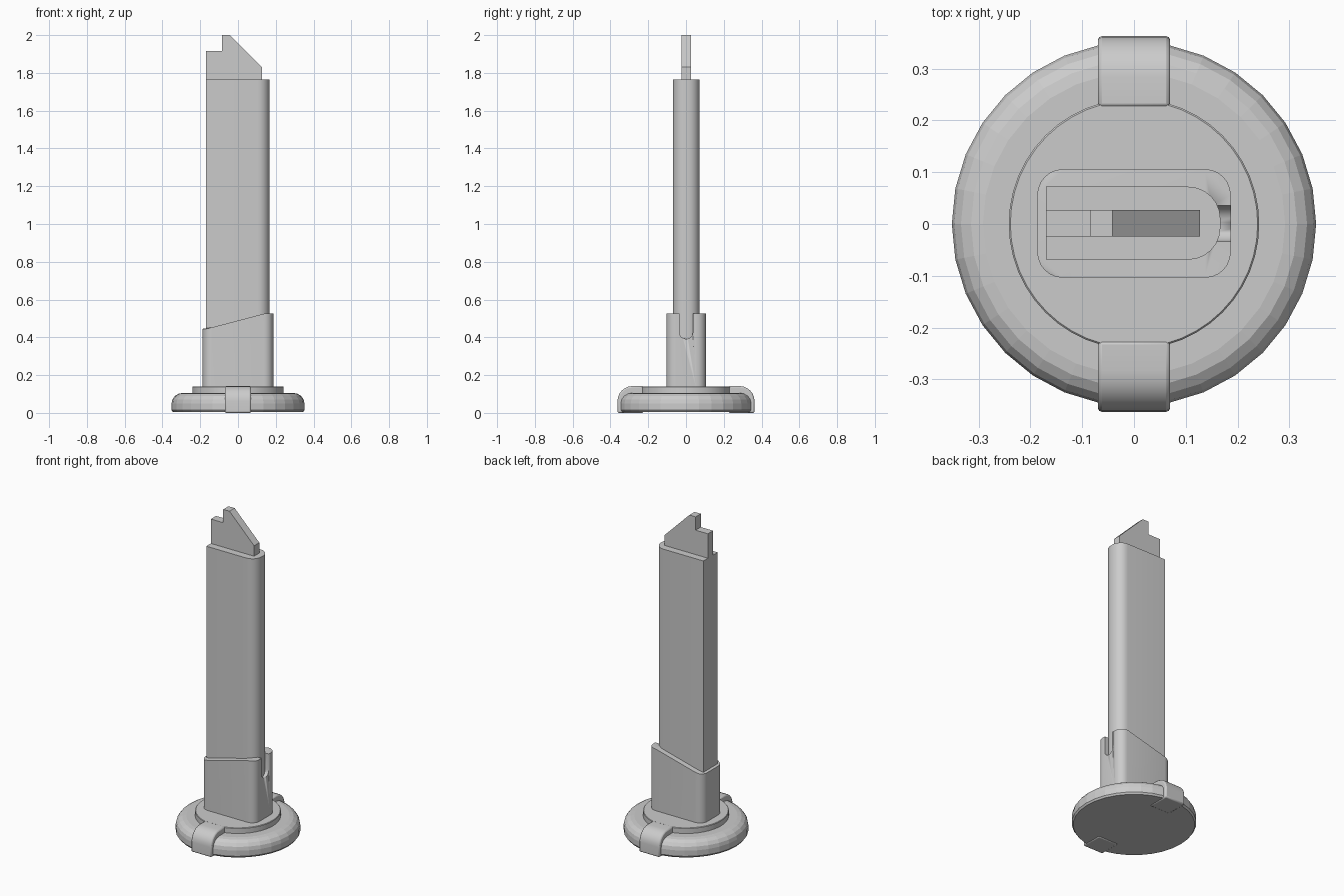
import bpy, bmesh
from math import sin, cos, pi, radians

if "Cube" in bpy.data.objects:
    bpy.data.objects.remove(bpy.data.objects["Cube"])


def finish(name, bm, smooth=True):
    bmesh.ops.remove_doubles(bm, verts=bm.verts, dist=1e-5)
    bmesh.ops.recalc_face_normals(bm, faces=bm.faces)
    mesh = bpy.data.meshes.new(name)
    bm.to_mesh(mesh)
    bm.free()
    ob = bpy.data.objects.new(name, mesh)
    bpy.context.collection.objects.link(ob)
    if smooth:
        bpy.ops.object.select_all(action='DESELECT')
        bpy.context.view_layer.objects.active = ob
        ob.select_set(True)
        bpy.ops.object.shade_smooth_by_angle(angle=radians(30))
    return ob


def rounded(corners, steps=6):
    """Box outline from (corner u, corner v, radius), counter-clockwise from lower left."""
    pts = []
    for i, (u, v, r) in enumerate(corners):
        if r == 0:
            pts.append((u, v))
            continue
        cu = u + r if i in (0, 3) else u - r
        cv = v + r if i in (0, 1) else v - r
        for k in range(steps + 1):
            a = pi + i * pi / 2 + k / steps * pi / 2
            pts.append((cu + r * cos(a), cv + r * sin(a)))
    return pts


def prism(name, outline, low, high, axis, top=None, smooth=True):
    """Extrude an outline along an axis; top(u, v) can shape the upper end."""
    def place(u, v, d):
        return {'x': (d, u, v), 'y': (u, d, v), 'z': (u, v, d)}[axis]
    bm = bmesh.new()
    a = [bm.verts.new(place(u, v, low)) for u, v in outline]
    b = [bm.verts.new(place(u, v, top(u, v) if top else high)) for u, v in outline]
    bm.faces.new(a[::-1])
    cap = bm.faces.new(b)
    if top:
        bmesh.ops.triangulate(bm, faces=[cap])
    n = len(a)
    for i in range(n):
        j = (i + 1) % n
        bm.faces.new((a[i], a[j], b[j], b[i]))
    return finish(name, bm, smooth)


def disc(name, profile, sides, smooth):
    """Stack rings of (radius, z) and cap both ends."""
    bm = bmesh.new()
    rings = [[bm.verts.new((r * cos(2 * pi * i / sides), r * sin(2 * pi * i / sides), z))
              for i in range(sides)] for r, z in profile]
    bm.faces.new(rings[0][::-1])
    bm.faces.new(rings[-1])
    for lo, hi in zip(rings, rings[1:]):
        for i in range(sides):
            j = (i + 1) % sides
            bm.faces.new((lo[i], lo[j], hi[j], hi[i]))
    return finish(name, bm, smooth)


# round foot with a softened upper rim, and the raised plate on it
rim = [(0.292 + 0.06 * cos(k * pi / 8), 0.05 + 0.056 * sin(k * pi / 8)) for k in range(5)]
disc("foot", [(0.344, 0.004), (0.352, 0.015)] + rim, 32, False)
disc("foot_plate", [(0.242, 0.09), (0.242, 0.137), (0.239, 0.14)], 48, True)

# two clips that wrap the rim
clip_outline = rounded([(0.225, 0, 0), (0.363, 0, 0), (0.363, 0.142, 0.08), (0.225, 0.142, 0)])
for side, name in ((1, "back_clip"), (-1, "front_clip")):
    clip = prism(name, [(side * u, v) for u, v in clip_outline], -0.07, 0.07, 'x')
    bevel = clip.modifiers.new("edges", 'BEVEL')
    bevel.width = 0.008
    bevel.segments = 2
    bevel.limit_method = 'ANGLE'
    bevel.angle_limit = radians(50)


# sleeve with a sloping top edge
def sleeve_top(x, y):
    t = (x + 0.165) / 0.285
    return 0.445 + 0.08 * min(1, max(0, t))


sleeve = prism("sleeve", rounded([(-0.187, -0.104, 0.05), (0.187, -0.104, 0.05),
                                  (0.187, 0.106, 0.05), (-0.187, 0.106, 0.05)]),
               0.12, 0, 'z', sleeve_top)

# round-bottomed slot in the sleeve's end
slot = prism("slot_cutter", rounded([(-0.034, 0.392, 0.033), (0.036, 0.392, 0.033),
                                     (0.036, 0.6, 0), (-0.034, 0.6, 0)]), 0.15, 0.25, 'x')
slot.hide_render = True
slot.hide_viewport = True
cut = sleeve.modifiers.new("slot", 'BOOLEAN')
cut.operation = 'DIFFERENCE'
cut.object = slot
cut.solver = 'EXACT'

# tall column, square at one end and rounded at the other
prism("column", rounded([(-0.17, -0.069, 0), (0.167, -0.069, 0.062),
                         (0.167, 0.072, 0.062), (-0.17, 0.072, 0)]), 0.13, 1.765, 'z')

# thin stepped tip
prism("tip", [(-0.17, 1.75), (0.128, 1.75), (0.128, 1.83), (-0.042, 2.0),
              (-0.085, 2.0), (-0.085, 1.917), (-0.17, 1.917)], -0.024, 0.027, 'y', smooth=False)
